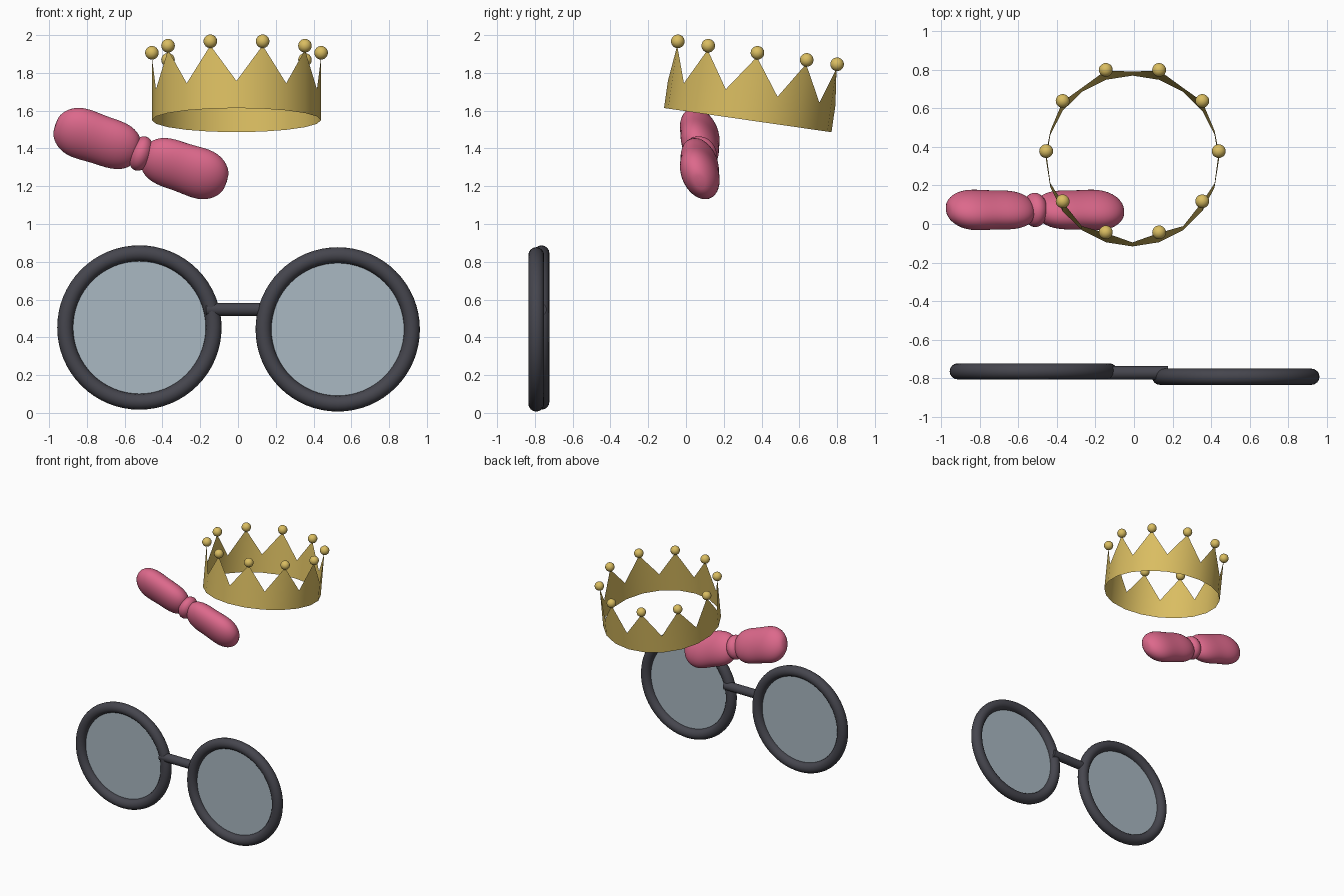
import bpy
import bmesh
from math import cos, sin, pi, radians
from mathutils import Matrix, Vector

cube = bpy.data.objects.get("Cube")
if cube:
    bpy.data.objects.remove(cube, do_unlink=True)


def material(name, rgb, alpha=1.0):
    mat = bpy.data.materials.new(name)
    mat.use_nodes = True
    mat.diffuse_color = (*rgb, alpha)
    bsdf = mat.node_tree.nodes["Principled BSDF"]
    bsdf.inputs["Base Color"].default_value = (*rgb, 1)
    bsdf.inputs["Alpha"].default_value = alpha
    return mat


gold = material("gold", (0.70, 0.51, 0.12))
pink = material("rose pink", (0.72, 0.14, 0.26))
frame_black = material("frame charcoal", (0.06, 0.06, 0.075))
glass = material("pale lens blue", (0.40, 0.48, 0.54), 0.75)


def build(name, bm, mat, matrix=Matrix(), smooth=True):
    """Turn a bmesh into a placed, coloured object."""
    mesh = bpy.data.meshes.new(name)
    bm.to_mesh(mesh)
    bm.free()
    mesh.transform(matrix)
    mesh.materials.append(mat)
    for poly in mesh.polygons:
        poly.use_smooth = smooth
    obj = bpy.data.objects.new(name, mesh)
    bpy.context.collection.objects.link(obj)
    return obj


def bridge_rings(bm, rings, closed=False):
    """Join neighbouring loops of vertices with quads."""
    pairs = list(zip(rings, rings[1:]))
    if closed:
        pairs.append((rings[-1], rings[0]))
    for a, b in pairs:
        n = len(a)
        for i in range(n):
            bm.faces.new((a[i], a[(i + 1) % n], b[(i + 1) % n], b[i]))


def circle(bm, radius, z, n):
    return [bm.verts.new((radius * cos(2 * pi * i / n), radius * sin(2 * pi * i / n), z))
            for i in range(n)]


# Spectacles: two round rims with flat lenses
face_front = Matrix.Rotation(radians(90), 4, "X")
RIM, TUBE = 0.393, 0.042
for side, centre in (("right", (-0.522, -0.765, 0.452)), ("left", (0.528, -0.793, 0.442))):
    place = Matrix.Translation(centre) @ face_front
    bm = bmesh.new()
    steps = 16
    rings = [circle(bm, RIM + TUBE * cos(2 * pi * k / steps), TUBE * sin(2 * pi * k / steps), 64)
             for k in range(steps)]
    bridge_rings(bm, rings, closed=True)
    bmesh.ops.recalc_face_normals(bm, faces=bm.faces)
    build(side + "_rim", bm, frame_black, place)

    bm = bmesh.new()
    bmesh.ops.create_circle(bm, cap_ends=True, segments=64, radius=RIM)
    build(side + "_lens", bm, glass, place, smooth=False)

# Bridge bar between the rims
bm = bmesh.new()
bmesh.ops.create_cone(bm, cap_ends=True, segments=24, radius1=0.035, radius2=0.035, depth=0.345)
for face in bm.faces:
    face.smooth = len(face.verts) == 4
bridge = build("bridge", bm, frame_black,
               Matrix.Translation((0.003, -0.773, 0.548)) @ Matrix.Rotation(pi / 2, 4, "Y"))
for poly in bridge.data.polygons:
    poly.use_smooth = len(poly.vertices) == 4

# Crown: open band whose top edge alternates between tips and valleys
POINTS, RADIUS = 10, 0.448
crown_place = Matrix.Translation((-0.008, 0.327, 1.55)) @ Matrix.Rotation(radians(-8.2), 4, "X")
bm = bmesh.new()
bottom = circle(bm, RADIUS, 0, 2 * POINTS)
top = circle(bm, RADIUS, 0.145, 2 * POINTS)
for tip in top[::2]:
    tip.co.z = 0.338
bridge_rings(bm, [bottom, top])
build("crown_band", bm, gold, crown_place)

# Beads on the crown tips
bm = bmesh.new()
for i in range(POINTS):
    a = 2 * pi * i / POINTS
    spot = Matrix.Translation((RADIUS * cos(a), RADIUS * sin(a), 0.36))
    bmesh.ops.create_uvsphere(bm, u_segments=20, v_segments=12, radius=0.036, matrix=spot)
build("crown_beads", bm, gold, crown_place)

# Bow: two soft flattened lobes, mirrored about the knot
bow_place = Matrix.Translation((-0.514, 0.073, 1.373)) @ Matrix.Rotation(radians(18.6), 4, "Y")
lean = Matrix.Rotation(radians(25), 4, "X")
profile = [(0.015, 0.03), (0.025, 0.075), (0.05, 0.102), (0.095, 0.126), (0.16, 0.134),
           (0.22, 0.132), (0.28, 0.136), (0.335, 0.139), (0.385, 0.132), (0.43, 0.11),
           (0.462, 0.076), (0.479, 0.04)]
for side, sign in (("right", -1), ("left", 1)):
    bm = bmesh.new()
    rings = []
    for u, r in profile:
        ring = circle(bm, r, 0, 32)
        for v in ring:
            v.co = Vector((sign * u, v.co.x * 0.70, v.co.y * 1.03))
        rings.append(ring)
    bridge_rings(bm, rings)
    bm.faces.new(rings[0])
    bm.faces.new(rings[-1])
    bmesh.ops.recalc_face_normals(bm, faces=bm.faces)
    lobe = build(side + "_bow_lobe", bm, pink, bow_place @ lean)
    soft = lobe.modifiers.new("soften", "SUBSURF")
    soft.levels = soft.render_levels = 1

# Bow knot
bm = bmesh.new()
bmesh.ops.create_uvsphere(bm, u_segments=24, v_segments=16, radius=1)
build("bow_knot", bm, pink, bow_place @ lean @ Matrix.Diagonal((0.062, 0.088, 0.095, 1)))
